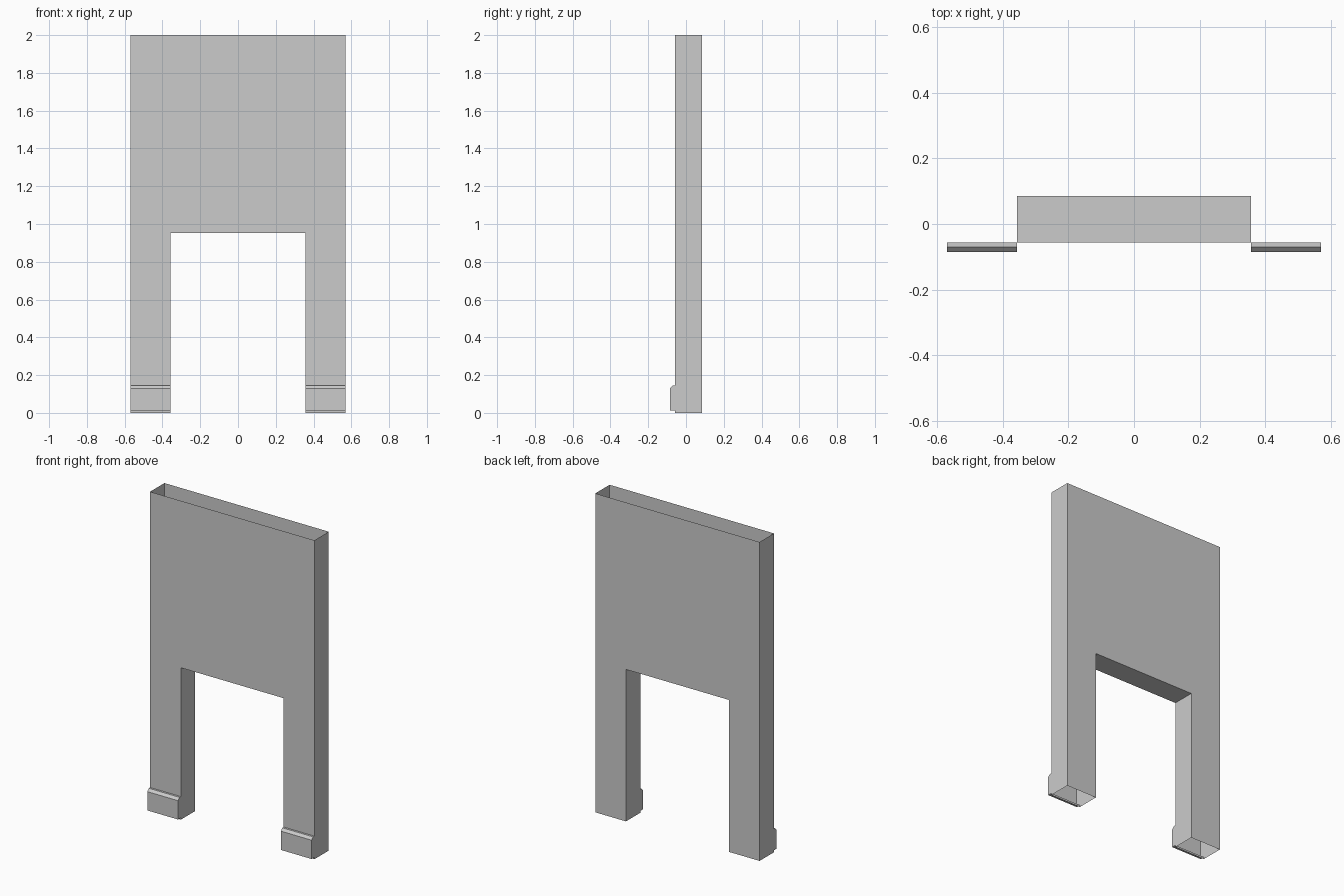
import bpy, bmesh

if "Cube" in bpy.data.objects:
    bpy.data.objects.remove(bpy.data.objects["Cube"])

XO, XI = 0.57, 0.357           # outer and inner leg edges
YF, YB = -0.057, 0.085         # front and back panels
ZT, ZA, ZC = 2.0, 0.953, 0.145  # top, arch, toe band top

# toe band side profile (y, z), top to bottom
BAND = [(YF, ZC), (-0.07, ZC), (-0.085, 0.13), (-0.085, 0.012), (YF, 0.012)]


def make_object(name, faces):
    bm = bmesh.new()
    for f in faces:
        bm.faces.new([bm.verts.new(p) for p in f])
    bmesh.ops.remove_doubles(bm, verts=bm.verts, dist=1e-5)
    mesh = bpy.data.meshes.new(name)
    bm.to_mesh(mesh)
    bm.free()
    obj = bpy.data.objects.new(name, mesh)
    bpy.context.collection.objects.link(obj)
    return obj


def panel(x0, x1, z0, z1, y):
    q = [(x0, y, z0), (x1, y, z0), (x1, y, z1), (x0, y, z1)]
    return q if y < 0 else q[::-1]


def wall(a, b):
    """Strip joining front to back between two (x, z) points."""
    return [(a[0], YF, a[1]), (a[0], YB, a[1]), (b[0], YB, b[1]), (b[0], YF, b[1])]


# upper shell, open at the top, with the arch underside
faces = [wall((-XI, ZA), (XI, ZA))]
for y in (YF, YB):
    faces += [panel(a, b, ZA, ZT, y) for a, b in ((-XO, -XI), (-XI, XI), (XI, XO))]
faces += [wall((XO, ZA), (XO, ZT)), wall((-XO, ZT), (-XO, ZA))]
make_object("upper_shell", faces)

for side, label in ((-1, "left"), (1, "right")):
    x0, x1 = sorted((side * XI, side * XO))
    # hollow leg, open at the bottom, front broken by the toe band
    make_object(label + "_leg", [
        panel(x0, x1, ZC, ZA, YF), panel(x0, x1, 0, 0.012, YF),
        panel(x0, x1, 0, ZA, YB),
        wall((x1, 0), (x1, ZA)), wall((x0, ZA), (x0, 0))])
    # raised chamfered band at the foot
    band = [[(x0, *p), (x0, *q), (x1, *q), (x1, *p)] for p, q in zip(BAND, BAND[1:])]
    band += [[(x0, *p) for p in reversed(BAND)], [(x1, *p) for p in BAND]]
    make_object(label + "_toe_band", band)
